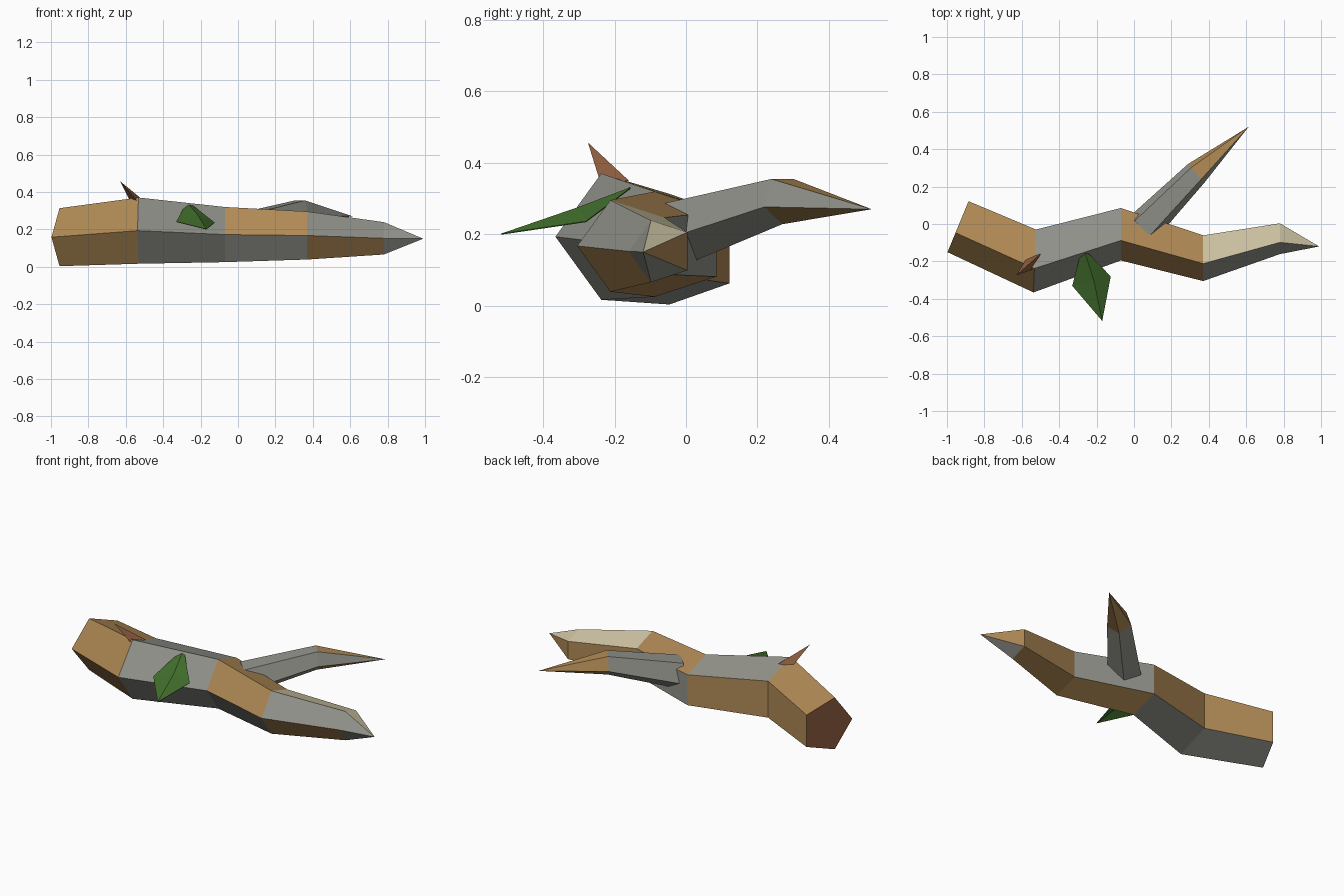
import bpy
import bmesh
from math import sin, cos, radians
from mathutils import Vector

if "Cube" in bpy.data.objects:
    bpy.data.objects.remove(bpy.data.objects["Cube"], do_unlink=True)


def material(name, rgb):
    m = bpy.data.materials.new(name)
    m.use_nodes = True
    m.diffuse_color = (*rgb, 1)
    m.node_tree.nodes["Principled BSDF"].inputs["Base Color"].default_value = (*rgb, 1)
    return m


GREY = material("grey bark", (0.29, 0.29, 0.26))
TAN = material("tan wood", (0.43, 0.25, 0.09))
CREAM = material("pale wood", (0.62, 0.55, 0.37))
RED = material("red brown wood", (0.26, 0.105, 0.05))
GREEN = material("leaf green", (0.055, 0.16, 0.026))
WOOD = {"g": GREY, "t": TAN, "c": CREAM, "r": RED}


def finish(name, bm, mats):
    bmesh.ops.recalc_face_normals(bm, faces=bm.faces)
    mesh = bpy.data.meshes.new(name)
    bm.to_mesh(mesh)
    bm.free()
    for m in mats:
        mesh.materials.append(m)
    ob = bpy.data.objects.new(name, mesh)
    bpy.context.collection.objects.link(ob)
    return ob


def limb(name, rings, tip, start, colours):
    """Five-sided tapering limb; rings hold centre, radius and facing direction.
    Each colour string paints one segment, the last character of the list the cut end."""
    bm = bmesh.new()
    loops = []
    for centre, r, facing in rings:
        along = Vector(facing).normalized()
        side = Vector((-along.y, along.x, 0)).normalized()
        up = along.cross(side)
        angles = [radians(start + 72 * k) for k in range(5)]
        loops.append([bm.verts.new(Vector(centre) + r * (cos(a) * side + sin(a) * up))
                      for a in angles])
    point = bm.verts.new(tip)

    def paint(verts, key):
        bm.faces.new(verts).material_index = "gtcr".index(key)

    paint(loops[0], colours[-1])
    for a, b, row in zip(loops, loops[1:], colours):
        for k in range(5):
            n = (k + 1) % 5
            paint((a[k], a[n], b[n], b[k]), row[k])
    for k in range(5):
        paint((loops[-1][k], loops[-1][(k + 1) % 5], point), colours[-2][k])
    return finish(name, bm, WOOD.values())


# Zigzag trunk; sides run top, upper front, lower front, underside, back
limb("trunk",
     [((-0.935, 0.0, 0.158), 0.163, (0.92, -0.38, 0)),
      ((-0.53, -0.18, 0.193), 0.186, (1, -0.04, 0)),
      ((-0.07, -0.04, 0.172), 0.155, (1, 0, 0)),
      ((0.37, -0.17, 0.167), 0.135, (1, 0, 0)),
      ((0.78, -0.07, 0.152), 0.091, (1, 0, 0))],
     (0.99, -0.12, 0.15), 36,
     ["tttgt", "ggggt", "ttgtg", "cgttt", "cgggt", "r"])

# Side branch; sides run top, left, lower left, lower right, right
limb("branch",
     [((0.055, -0.012, 0.21), 0.096, (0.28, 0.28, 0.087)),
      ((0.332, 0.27, 0.298), 0.07, (0.64, 0.55, 0))],
     (0.613, 0.52, 0.27), 54,
     ["ggggg", "tgttt", "g"])


def fan(name, points, faces, mat):
    bm = bmesh.new()
    vs = [bm.verts.new(p) for p in points]
    for f in faces:
        bm.faces.new([vs[i] for i in f])
    return finish(name, bm, [mat])


# Broken twig stub
fan("twig_stub",
    [(-0.63, -0.275, 0.457), (-0.50, -0.16, 0.35), (-0.575, -0.185, 0.345), (-0.535, -0.24, 0.345)],
    [(0, 1, 2), (0, 2, 3), (0, 3, 1), (1, 3, 2)], RED)

# Folded leaf with a raised midrib
leaf = fan("leaf",
           [(-0.285, -0.155, 0.322), (-0.24, -0.16, 0.325), (-0.125, -0.28, 0.235),
            (-0.17, -0.518, 0.2), (-0.33, -0.33, 0.24), (-0.262, -0.155, 0.33),
            (-0.215, -0.30, 0.275)],
           [(5, 0, 4, 6), (6, 4, 3), (6, 3, 2), (5, 6, 2, 1)], GREEN)
thick = leaf.modifiers.new("thickness", "SOLIDIFY")
thick.thickness = 0.003
thick.offset = 0
